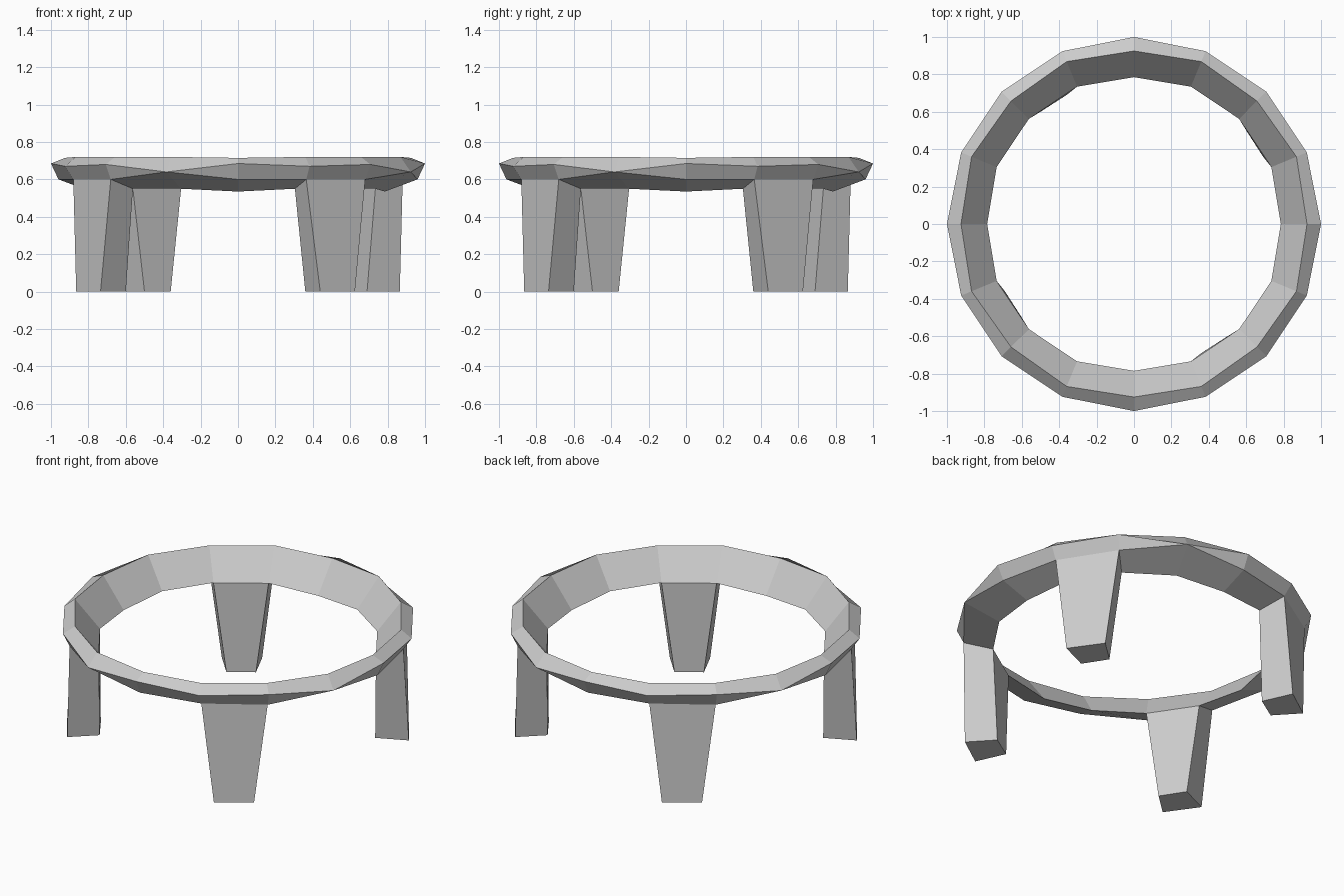
import bpy, bmesh, math
from mathutils import Matrix, Vector

if "Cube" in bpy.data.objects:
    bpy.data.objects.remove(bpy.data.objects["Cube"])

stone = bpy.data.materials.new("plain_grey")
stone.use_nodes = True
GREY = (0.6, 0.6, 0.6, 1)
stone.diffuse_color = GREY
stone.node_tree.nodes["Principled BSDF"].inputs["Base Color"].default_value = GREY

# Four-cornered ring sections (radius, z): crest, outer rim, lower rim, inner rim.
# The pattern repeats every quarter turn; the last one is pinched to a triangle.
SECTIONS = [
    [(0.925, 0.715), (1.0, 0.685), (0.96, 0.60), (0.785, 0.535)],
    [(0.94, 0.72), (1.0, 0.67), (0.953, 0.60), (0.795, 0.55)],
    [(0.93, 0.72), (1.0, 0.68), (0.962, 0.60), (0.795, 0.55)],
    [(0.94, 0.72), (1.0, 0.64), (1.0, 0.64), (0.795, 0.55)],
]
SEGMENTS = 16


def ring_point(step, corner):
    radius, z = SECTIONS[step % 4][corner]
    angle = math.tau * step / SEGMENTS - math.pi / 2
    return Vector((radius * math.cos(angle), radius * math.sin(angle), z))


def finish(name, bm):
    bmesh.ops.remove_doubles(bm, verts=bm.verts, dist=0.0005)
    bmesh.ops.recalc_face_normals(bm, faces=bm.faces)
    mesh = bpy.data.meshes.new(name)
    bm.to_mesh(mesh)
    bm.free()
    mesh.materials.append(stone)
    obj = bpy.data.objects.new(name, mesh)
    bpy.context.collection.objects.link(obj)


# Faceted ring
bm = bmesh.new()
loops = [[bm.verts.new(ring_point(i, c)) for c in range(4)] for i in range(SEGMENTS)]
for i in range(SEGMENTS):
    here, after = loops[i], loops[(i + 1) % SEGMENTS]
    for c in range(4):
        d = (c + 1) % 4
        if i % 4 == 3 and c == 1 or i % 4 == 2 and c == 1:
            # Rim band narrows to the pinched point
            corners = [here[1], after[1], here[2]] if i % 4 == 2 else [here[1], after[1], after[2]]
            bm.faces.new(corners)
        else:
            bm.faces.new([here[c], after[c], after[d], here[d]])
finish("ring", bm)

# Tapered legs growing down from the ring's underside
FEET = [(0.44, -0.865), (0.625, -0.735), (0.50, -0.60), (0.36, -0.69)]
names = ["front_left_leg", "back_left_leg", "back_right_leg", "front_right_leg"]
for quarter, name in enumerate(names):
    turn = Matrix.Rotation(quarter * math.pi / 2, 3, "Z")
    tops = [ring_point(1, 2), ring_point(2, 2), ring_point(2, 3), ring_point(1, 3)]
    bm = bmesh.new()
    top = [bm.verts.new(turn @ p) for p in tops]
    foot = [bm.verts.new(turn @ Vector((x, y, 0))) for x, y in FEET]
    for c in range(4):
        d = (c + 1) % 4
        bm.faces.new([top[c], top[d], foot[d], foot[c]])
    bm.faces.new(foot)
    finish(name, bm)
